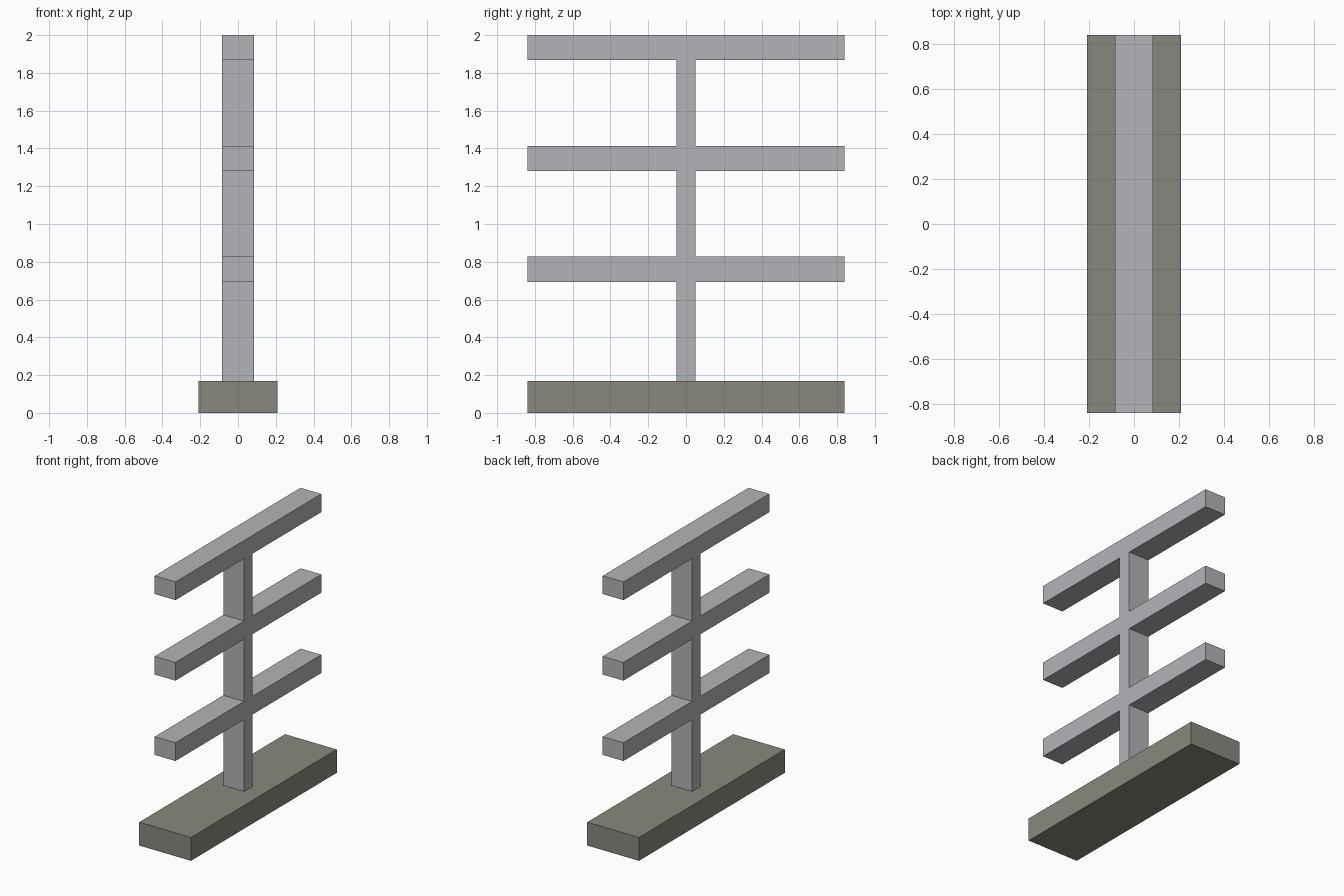
import bpy

cube = bpy.data.objects.get("Cube")
if cube:
    bpy.data.objects.remove(cube, do_unlink=True)


def material(name, rgb):
    mat = bpy.data.materials.new(name)
    mat.use_nodes = True
    colour = (*rgb, 1.0)
    mat.diffuse_color = colour
    mat.node_tree.nodes["Principled BSDF"].inputs["Base Color"].default_value = colour
    return mat


def box(name, width, depth, bottom, top, mat):
    """Box centred on x and y, spanning bottom to top."""
    bpy.ops.mesh.primitive_cube_add(size=1, location=(0, 0, (bottom + top) / 2))
    obj = bpy.context.object
    obj.name = name
    obj.scale = (width, depth, top - bottom)
    bpy.ops.object.transform_apply(location=False, rotation=False, scale=True)
    obj.data.materials.append(mat)
    return obj


steel = material("light grey steel", (0.45, 0.455, 0.475))
stone = material("warm grey stone", (0.25, 0.245, 0.21))

LENGTH = 1.68
BASE_TOP = 0.17
BAR_WIDTH = 0.167
BAR_HEIGHT = 0.133
POST_DEPTH = 0.1

# Base slab
box("base", 0.417, LENGTH, 0, BASE_TOP, stone)

# Crossbars, with a post section rising to the underside of each
level = BASE_TOP
for label, top in (("lower", 0.827), ("middle", 1.413), ("upper", 2.0)):
    underside = top - BAR_HEIGHT
    box(label + "_post", BAR_WIDTH, POST_DEPTH, level, underside, steel)
    box(label + "_crossbar", BAR_WIDTH, LENGTH, underside, top, steel)
    level = top
